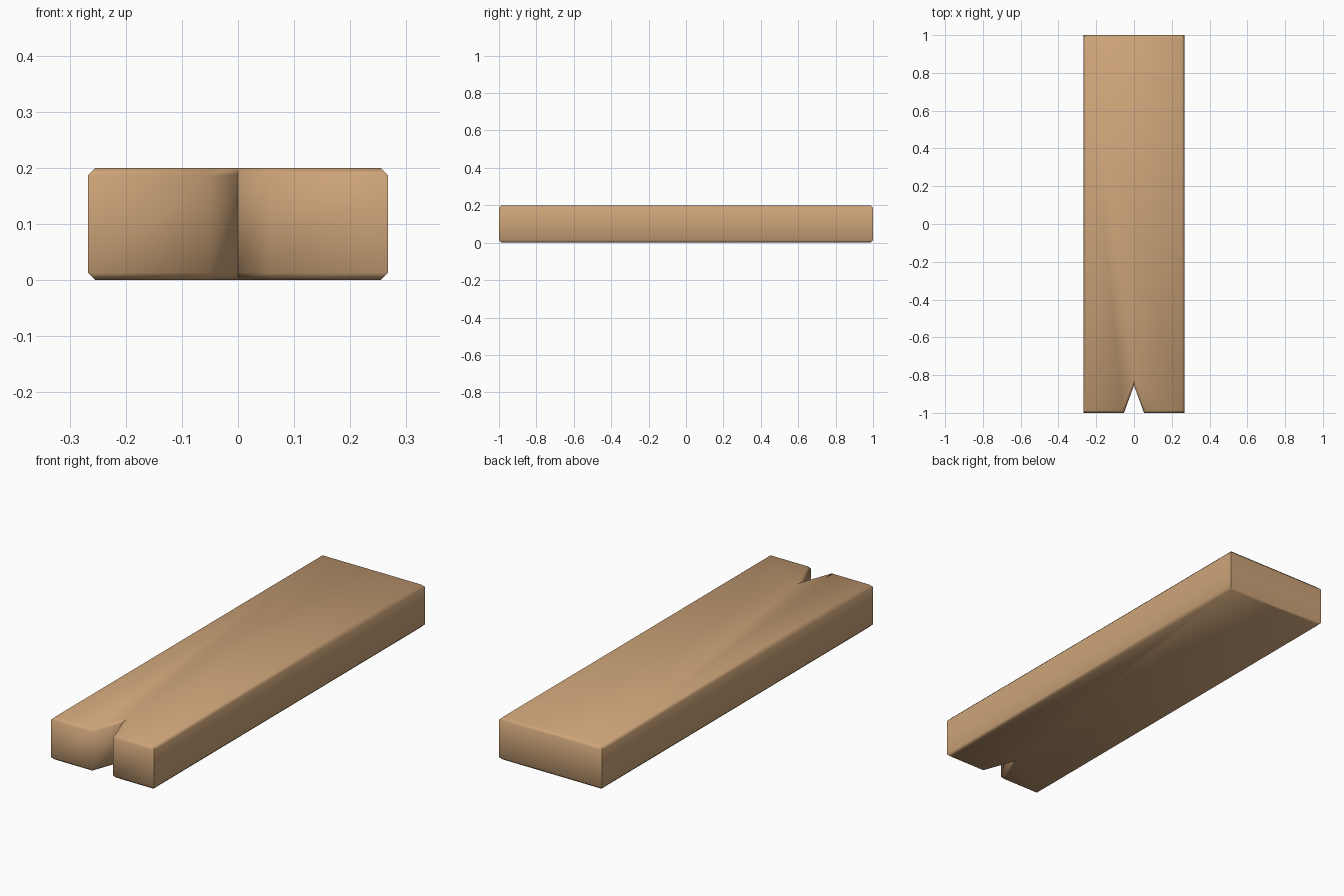
import bpy, bmesh, math

if "Cube" in bpy.data.objects:
    bpy.data.objects.remove(bpy.data.objects["Cube"])

W, L, H, C = 0.267, 1.0, 0.2, 0.013   # half width, half length, height, chamfer
NW, NT = 0.053, -0.855                # notch half width and tip

wood = bpy.data.materials.new("light_wood")
wood.diffuse_color = (0.61, 0.37, 0.19, 1)
wood.use_nodes = True
wood.node_tree.nodes["Principled BSDF"].inputs["Base Color"].default_value = wood.diffuse_color


def outline(inset):
    """Plank outline with a V notch in the front end, optionally inset."""
    a = math.atan2(NW, NT + L)            # notch half angle
    tip = NT + inset / math.sin(a)
    w, l = W - inset, L - inset
    nw = (tip + l) * math.tan(a)
    half = [(nw, -l), (w, -l), (w, l)]
    return [(0, tip)] + half + [(-x, y) for x, y in reversed(half)]


# Plank: stacked outlines give chamfered top and bottom rims
bm = bmesh.new()
rings = [[bm.verts.new((x, y, z)) for x, y in outline(i)]
         for i, z in ((C, 0), (0, C), (0, H - C), (C, H))]
for lo, hi in zip(rings, rings[1:]):
    n = len(lo)
    for k in range(n):
        j = (k + 1) % n
        bm.faces.new((lo[k], lo[j], hi[j], hi[k]))
bm.faces.new(rings[-1])
bm.faces.new(rings[0][::-1])
bmesh.ops.recalc_face_normals(bm, faces=bm.faces)
mesh = bpy.data.meshes.new("notched_plank")
bm.to_mesh(mesh)
bm.free()
mesh.materials.append(wood)
plank = bpy.data.objects.new("notched_plank", mesh)
bpy.context.collection.objects.link(plank)

# Smooth over the chamfers, keep the upright corners sharp
bpy.context.view_layer.objects.active = plank
plank.select_set(True)
bpy.ops.object.shade_smooth_by_angle(angle=math.radians(50))
